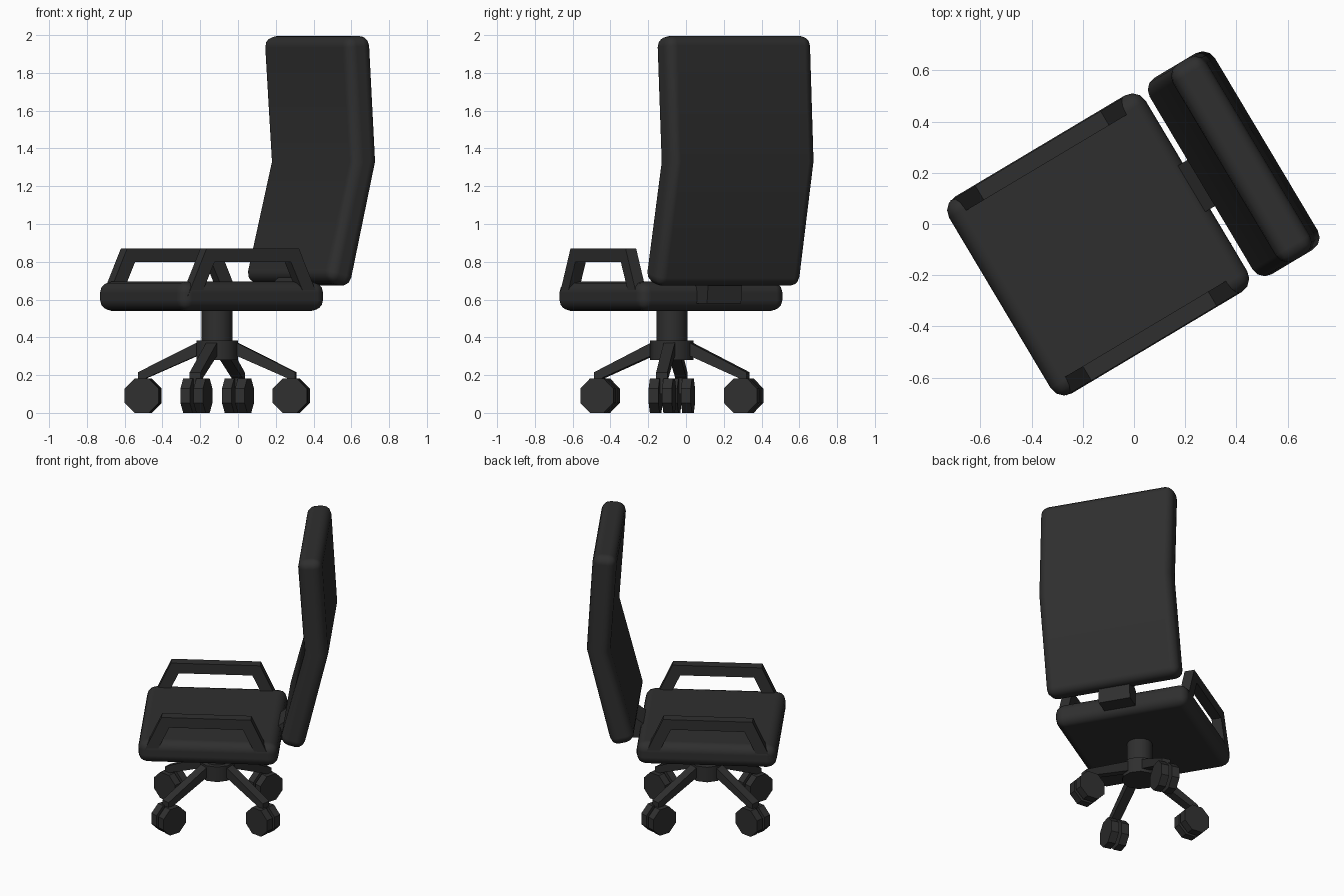
import bpy, bmesh, math
from mathutils import Matrix, Vector

if "Cube" in bpy.data.objects:
    bpy.data.objects.remove(bpy.data.objects["Cube"])

mat = bpy.data.materials.new("charcoal black")
mat.diffuse_color = (0.028, 0.028, 0.028, 1)
mat.use_nodes = True
mat.node_tree.nodes["Principled BSDF"].inputs["Base Color"].default_value = mat.diffuse_color

# chair top is swivelled: local x points to the backrest, local y across
SWIVEL = Matrix.Translation((-0.14, -0.08, 0)) @ Matrix.Rotation(math.radians(30.8), 4, 'Z')
BASE = Vector((-0.11, -0.075, 0))


def finish(name, bm, matrix, bevel=0, segments=3):
    bmesh.ops.recalc_face_normals(bm, faces=bm.faces)
    bm.transform(matrix)
    me = bpy.data.meshes.new(name)
    bm.to_mesh(me)
    bm.free()
    me.materials.append(mat)
    ob = bpy.data.objects.new(name, me)
    bpy.context.collection.objects.link(ob)
    if bevel:
        me.shade_smooth()
        mod = ob.modifiers.new("rounding", 'BEVEL')
        mod.width = bevel
        mod.segments = segments
        mod.limit_method = 'ANGLE'
        mod.angle_limit = math.radians(40)
        mod.harden_normals = True
    return ob


def prism(name, profile, y0, y1, matrix, bevel=0):
    """Extrude an x-z profile from y0 to y1."""
    bm = bmesh.new()
    a = [bm.verts.new((x, y0, z)) for x, z in profile]
    b = [bm.verts.new((x, y1, z)) for x, z in profile]
    bm.faces.new(a)
    bm.faces.new(b)
    n = len(a)
    for i in range(n):
        j = (i + 1) % n
        bm.faces.new((a[i], a[j], b[j], b[i]))
    return finish(name, bm, matrix, bevel)


def cylinder(name, radius, depth, sides, matrix, smooth=False):
    bm = bmesh.new()
    bmesh.ops.create_cone(bm, cap_ends=True, segments=sides, radius1=radius,
                          radius2=radius, depth=depth)
    ob = finish(name, bm, matrix)
    if smooth:
        ob.data.shade_smooth()
        ob.data.set_sharp_from_angle(angle=math.radians(40))
    return ob


# seat cushion
prism("seat", [(-0.447, 0.54), (0.447, 0.54), (0.447, 0.695), (-0.447, 0.695)],
      -0.447, 0.447, SWIVEL, 0.06)

# bent backrest
prism("backrest", [(0.455, 0.70), (0.605, 0.66), (0.765, 1.33), (0.725, 2.0),
                   (0.57, 1.99), (0.615, 1.33)], -0.447, 0.447, SWIVEL, 0.055)

# bracket joining seat and backrest
prism("back_bracket", [(0.40, 0.58), (0.55, 0.58), (0.565, 0.72), (0.48, 0.72), (0.40, 0.66)],
      -0.105, 0.105, SWIVEL)

# armrests: sloped loops on both sides
arm = [(-0.40, 0.62), (-0.285, 0.87), (0.285, 0.87), (0.40, 0.62),
       (0.32, 0.62), (0.235, 0.80), (-0.235, 0.80), (-0.32, 0.62)]
for side, label in ((1, "left"), (-1, "right")):
    prism(f"{label}_armrest", [(x - 0.01, z) for x, z in arm], side * 0.378, side * 0.443, SWIVEL)

# column and hub
cylinder("column", 0.082, 0.24, 16, Matrix.Translation(BASE + Vector((0, 0, 0.45))), True)
cylinder("hub", 0.115, 0.105, 10, Matrix.Translation(BASE + Vector((0, 0, 0.332))), True)

# four legs with twin-wheel casters
feet = [(0.392, -0.05), (0.11, 0.38), (-0.392, 0.05), (-0.11, -0.38)]
for i, (fx, fy) in enumerate(feet):
    r = math.hypot(fx, fy)
    m = Matrix.Translation(BASE) @ Matrix.Rotation(math.atan2(fy, fx), 4, 'Z')
    prism(f"leg_{i}", [(0.03, 0.375), (0.10, 0.375), (r + 0.025, 0.215), (r + 0.025, 0.10),
                       (r - 0.02, 0.10), (r - 0.02, 0.185), (0.10, 0.305), (0.03, 0.305)],
          -0.03, 0.03, m)
    for s in (-1, 1):
        w = (m @ Matrix.Translation((r, s * 0.036, 0.091)) @ Matrix.Rotation(math.pi / 2, 4, 'X')
             @ Matrix.Rotation(math.pi / 8, 4, 'Z'))
        cylinder(f"caster_{i}_{'inner' if s < 0 else 'outer'}", 0.0985, 0.052, 8, w)
